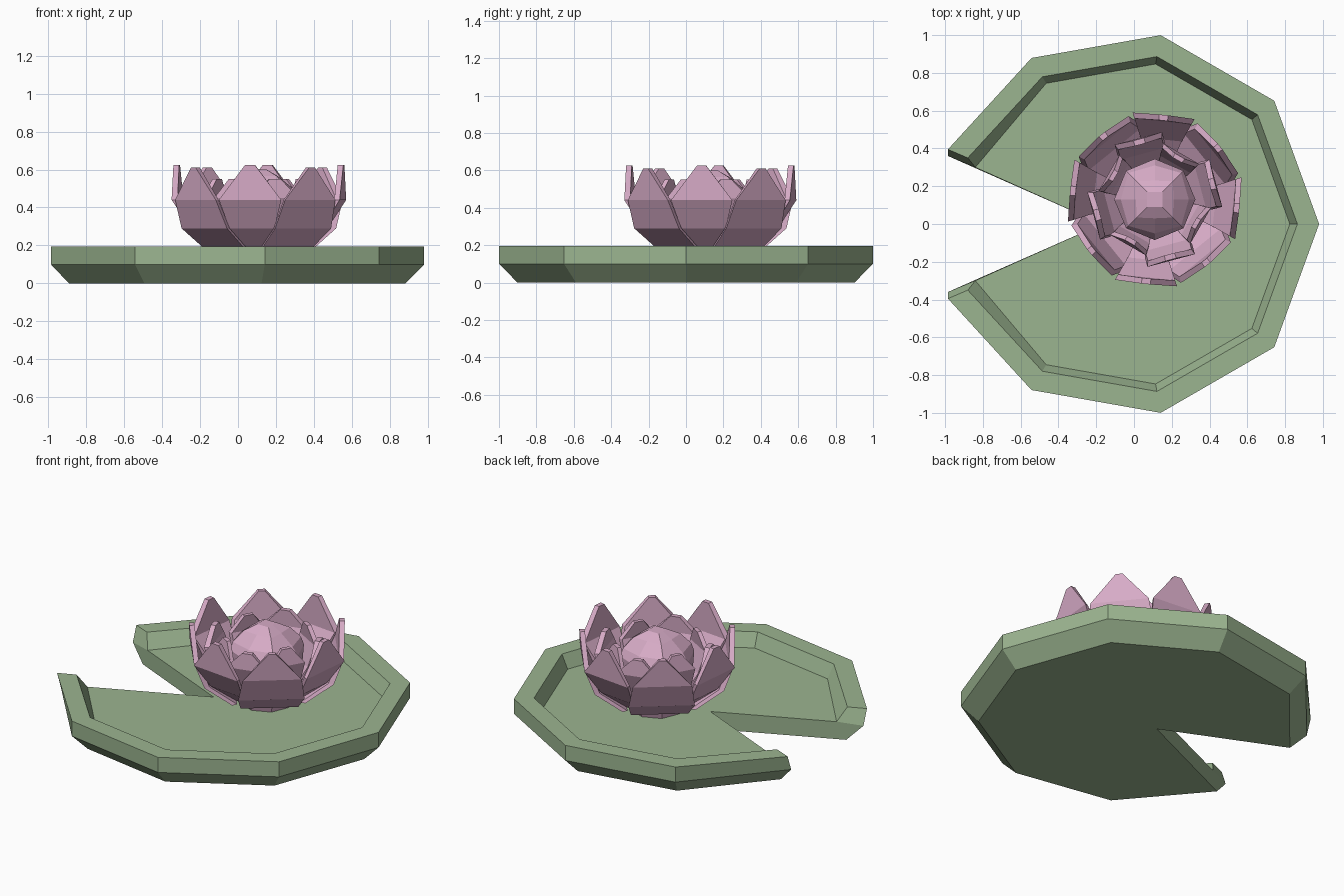
import bpy, bmesh, math
from mathutils import Vector

if "Cube" in bpy.data.objects:
    bpy.data.objects.remove(bpy.data.objects["Cube"], do_unlink=True)


def make_material(name, rgb):
    mat = bpy.data.materials.new(name)
    mat.use_nodes = True
    mat.diffuse_color = (*rgb, 1)
    mat.node_tree.nodes["Principled BSDF"].inputs["Base Color"].default_value = (*rgb, 1)
    return mat


GREEN = make_material("leaf green", (0.33, 0.46, 0.28))
PINK = make_material("petal pink", (0.68, 0.41, 0.57))
FLOWER = Vector((0.11, 0.13, 0))


def finish(name, bm, mat):
    bmesh.ops.recalc_face_normals(bm, faces=bm.faces)
    mesh = bpy.data.meshes.new(name)
    bm.to_mesh(mesh)
    bm.free()
    mesh.materials.append(mat)
    obj = bpy.data.objects.new(name, mesh)
    bpy.context.collection.objects.link(obj)
    return obj


# Lily pad: rim section swept round a nonagon, with a wedge cut out
def lily_pad():
    bm = bmesh.new()
    section = [(0.915, 0), (1.015, 0.1), (1.015, 0.195), (0.9, 0.195), (0.86, 0.11)]
    tip = [(-0.89, 0.324), (-0.985, 0.36), (-0.985, 0.395), (-0.88, 0.35), (-0.84, 0.3)]

    def tip_station(side):
        return [bm.verts.new((x, side * y, s[1])) for (x, y), s in zip(tip, section)]

    stations = [tip_station(-1)]
    for k in range(-3, 4):
        a = math.radians(40 * k)
        stations.append([bm.verts.new((r * math.cos(a) - 0.035, r * math.sin(a), z))
                         for r, z in section])
    stations.append(tip_station(1))
    for a, b in zip(stations, stations[1:]):
        for i in range(4):
            bm.faces.new((a[i], b[i], b[i + 1], a[i + 1]))
    low = bm.verts.new((-0.17, 0, 0))
    high = bm.verts.new((-0.17, 0, 0.11))
    bm.faces.new([s[0] for s in stations] + [low])
    bm.faces.new([s[4] for s in stations] + [high])
    for s in (stations[0], stations[-1]):
        bm.faces.new((s[1], s[2], s[3], s[4]))
        bm.faces.new((s[0], s[1], s[4], high, low))
    return finish("lily_pad", bm, GREEN)


# Petal: stacked rows of (radius, height, half width), thickened inwards
def petal(name, rows, angle, thick):
    bm = bmesh.new()
    a = math.radians(angle)
    out = Vector((math.cos(a), math.sin(a), 0))
    side = Vector((-math.sin(a), math.cos(a), 0))
    grid = []
    for r, z, w in rows:
        mid = FLOWER + out * r + Vector((0, 0, z))
        outer = [bm.verts.new(mid + side * s * w) for s in (-1, 1)]
        inner = [bm.verts.new(mid - out * thick + side * s * w * 0.92) for s in (1, -1)]
        grid.append(outer + inner)
    for lo, hi in zip(grid, grid[1:]):
        for i in range(4):
            j = (i + 1) % 4
            bm.faces.new((lo[i], lo[j], hi[j], hi[i]))
    bm.faces.new(grid[0])
    bm.faces.new(grid[-1])
    return finish(name, bm, PINK)


def petal_ring(name, rows, start, thick):
    for k in range(4):
        petal(f"{name}_{k + 1}", rows, start + 90 * k, thick)


# Bud: rings that blend from an octagon to a square cap
def bud():
    bm = bmesh.new()
    rings = []
    for r, z, corner in [(0.15, 0.1, 1), (0.2, 0.25, 1), (0.215, 0.45, 1),
                         (0.18, 0.5, 1.1), (0.1, 0.565, 1.35), (0.04, 0.6, 1.41)]:
        ring = []
        for k in range(8):
            a = math.radians(45 * k)
            d = r * (corner if k % 2 else 1)
            ring.append(bm.verts.new(FLOWER + Vector((d * math.cos(a), d * math.sin(a), z))))
        rings.append(ring)
    for lo, hi in zip(rings, rings[1:]):
        for i in range(8):
            j = (i + 1) % 8
            bm.faces.new((lo[i], lo[j], hi[j], hi[i]))
    bm.faces.new(rings[0])
    bm.faces.new(rings[-1])
    return finish("flower_bud", bm, PINK)


lily_pad()
bud()
petal_ring("outer_petal", [(0.21, 0.165, 0.165), (0.37, 0.29, 0.19),
                           (0.43, 0.44, 0.17), (0.445, 0.61, 0.02)], -51, 0.03)
petal_ring("cross_petal", [(0.2, 0.165, 0.06), (0.35, 0.29, 0.12),
                           (0.445, 0.44, 0.165), (0.45, 0.625, 0.025)], -96, 0.03)
petal_ring("middle_petal", [(0.18, 0.2, 0.09), (0.28, 0.32, 0.13),
                            (0.335, 0.45, 0.13), (0.33, 0.55, 0.03)], -75, 0.03)
petal_ring("inner_petal", [(0.17, 0.2, 0.07), (0.24, 0.32, 0.1),
                           (0.28, 0.45, 0.11), (0.265, 0.55, 0.03)], -30, 0.025)
